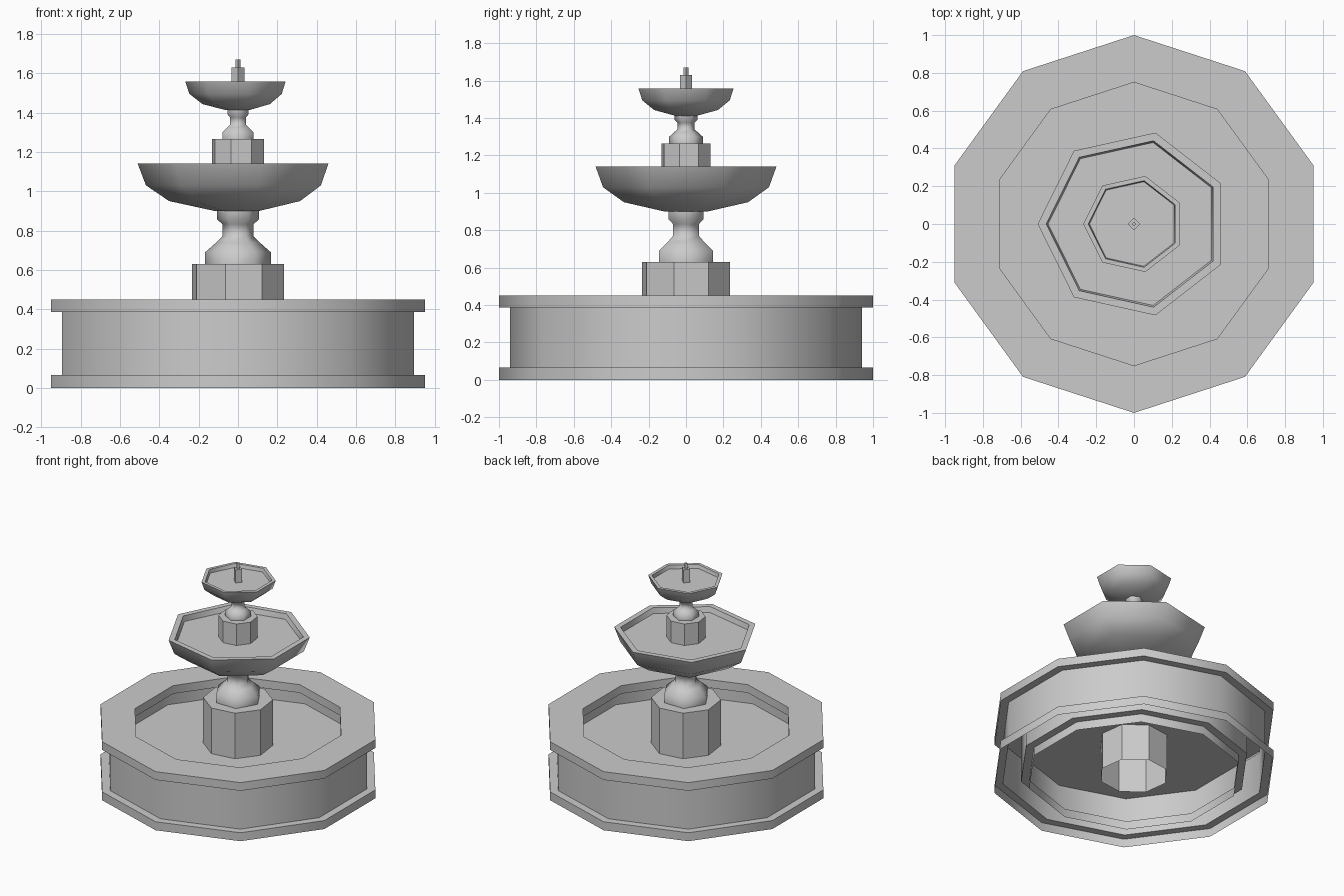
import bpy, bmesh, math

if "Cube" in bpy.data.objects:
    bpy.data.objects.remove(bpy.data.objects["Cube"])


def lathe(name, profile, sides, start, smooth=0, y_scale=1.0, closed=False):
    """Turn an (r, z) profile around z; r = 0 makes a single pole vertex."""
    bm = bmesh.new()
    rings = []
    for r, z in profile:
        if r == 0:
            rings.append([bm.verts.new((0, 0, z))] * sides)
            continue
        ring = []
        for i in range(sides):
            a = math.radians(start) + 2 * math.pi * i / sides
            ring.append(bm.verts.new((r * math.cos(a), r * math.sin(a) * y_scale, z)))
        rings.append(ring)
    pairs = list(zip(rings, rings[1:]))
    for low, high in pairs:
        for i in range(sides):
            j = (i + 1) % sides
            corners = list(dict.fromkeys([low[i], low[j], high[j], high[i]]))
            bm.faces.new(corners)
    bmesh.ops.recalc_face_normals(bm, faces=bm.faces)
    mesh = bpy.data.meshes.new(name)
    bm.to_mesh(mesh)
    bm.free()
    obj = bpy.data.objects.new(name, mesh)
    bpy.context.collection.objects.link(obj)
    if smooth:
        bpy.ops.object.select_all(action='DESELECT')
        obj.select_set(True)
        bpy.context.view_layer.objects.active = obj
        bpy.ops.object.shade_smooth_by_angle(angle=math.radians(smooth))
    return obj


# Ten-sided pool wall: hollow shell, open underneath, with lips top and bottom
lathe("pool_wall", [(1.0, 0), (1.0, .065), (.94, .065), (.94, .387), (1.0, .387),
                    (1.0, .45), (.75, .45), (.75, .387), (.81, .387),
                    (.81, .065), (.75, .065), (.75, 0)], 10, 90, 40)

# Pool floor
lathe("pool_floor", [(.81, .28), (0, .28)], 10, 90)

# Octagonal pedestals (open underneath)
lathe("lower_pedestal", [(.243, 0), (.243, .63), (0, .63)], 8, 30)
lathe("upper_pedestal", [(.136, 1.0), (.136, 1.265), (0, 1.265)], 8, 30)

# Six-sided turned stems
lathe("lower_stem", [(.167, .63), (.167, .69), (.11, .74), (.08, .77), (.08, .833),
                     (.107, .858), (.107, .91)], 6, 0, 62)
lathe("upper_stem", [(.09, 1.265), (.09, 1.30), (.062, 1.325), (.046, 1.34), (.046, 1.375),
                     (.061, 1.39), (.061, 1.42)], 6, 90, 62)

# Seven-sided bowls
lathe("lower_bowl", [(0, .9), (.12, .9), (.35, .95), (.468, 1.03), (.51, 1.14),
                     (.465, 1.14), (.455, 1.10), (0, 1.10)], 7, 180, 52, .972)
lathe("upper_bowl", [(0, 1.412), (.06, 1.412), (.18, 1.443), (.247, 1.495), (.268, 1.557),
                     (.242, 1.557), (.236, 1.53), (0, 1.53)], 7, 180, 52, .972)

# Square spout
lathe("spout", [(.032, 1.50), (.032, 1.63), (.013, 1.63), (.013, 1.67), (0, 1.67)], 4, 0)
